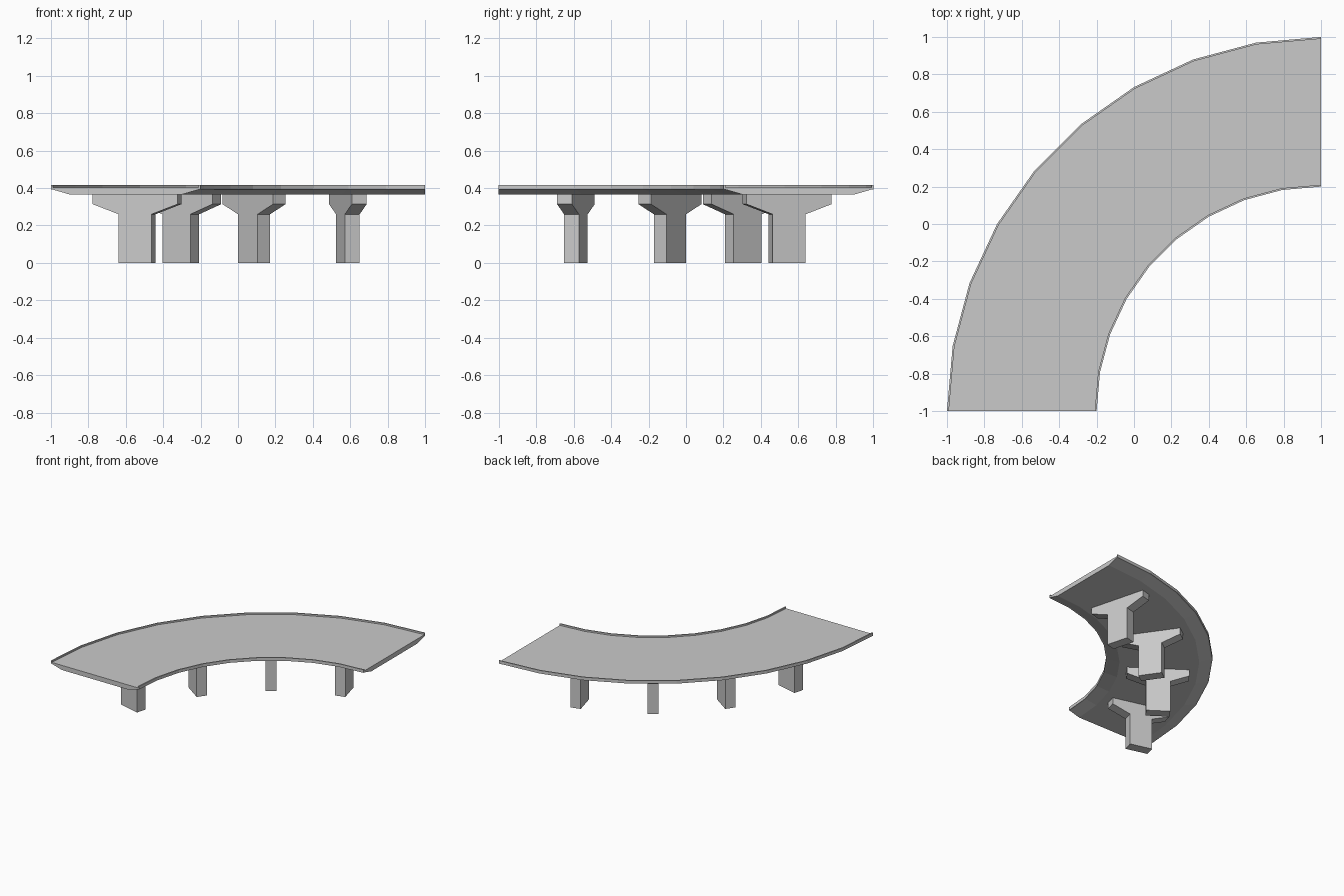
import bpy
import bmesh
from math import radians, sin, cos
from mathutils import Vector

cube = bpy.data.objects.get("Cube")
if cube:
    bpy.data.objects.remove(cube, do_unlink=True)

# Single concrete colour
concrete = bpy.data.materials.new("concrete grey")
concrete.use_nodes = True
GREY = (0.59, 0.59, 0.59, 1)
concrete.diffuse_color = GREY
concrete.node_tree.nodes["Principled BSDF"].inputs["Base Color"].default_value = GREY

CENTRE = Vector((1, -1, 0))  # centre of the bend
R_IN, R_OUT = 1.2, 2.0
SEGMENTS = 9


def frame(degrees):
    """Radial and tangential directions at an angle along the bend."""
    a = radians(degrees)
    return Vector((-cos(a), sin(a), 0)), Vector((sin(a), cos(a), 0))


def loft(name, rings):
    """Join equal rings of points into a closed, flat-faced solid."""
    bm = bmesh.new()
    loops = [[bm.verts.new(p) for p in ring] for ring in rings]
    n = len(loops[0])
    for a, b in zip(loops, loops[1:]):
        for i in range(n):
            j = (i + 1) % n
            bm.faces.new((a[i], a[j], b[j], b[i]))
    bm.faces.new(loops[0][::-1])
    bm.faces.new(loops[-1])
    bmesh.ops.recalc_face_normals(bm, faces=bm.faces)
    mesh = bpy.data.meshes.new(name)
    bm.to_mesh(mesh)
    bm.free()
    mesh.materials.append(concrete)
    obj = bpy.data.objects.new(name, mesh)
    bpy.context.collection.objects.link(obj)
    return obj


def sweep(name, profile):
    """Sweep a (radius, height) profile around the quarter bend."""
    rings = []
    for s in range(SEGMENTS + 1):
        radial, _ = frame(90 * s / SEGMENTS)
        rings.append([CENTRE + radial * r + Vector((0, 0, z)) for r, z in profile])
    return loft(name, rings)


# Road deck with bevelled underside
KERB = 0.01
UNDER, EDGE, ROAD, TOP = 0.366, 0.392, 0.404, 0.417
sweep("road_deck", [
    (R_IN + 0.1, UNDER), (R_OUT - 0.1, UNDER),
    (R_OUT - KERB, EDGE), (R_OUT - KERB, ROAD),
    (R_IN + KERB, ROAD), (R_IN + KERB, EDGE)])

# Thin kerbs along both edges
for name, r in (("inner_kerb", R_IN), ("outer_kerb", R_OUT - KERB)):
    sweep(name, [(r, EDGE), (r + KERB, EDGE), (r + KERB, TOP), (r, TOP)])

# Four hammerhead piers, turned to follow the bend
PIER_RADIUS = 1.594
HALF_DEPTH = 0.041
half = [(0.091, 0), (0.091, 0.26), (0.235, 0.314), (0.235, UNDER)]
outline = half + [(-u, z) for u, z in reversed(half)]
for k in range(4):
    radial, tangent = frame(15 + 20 * k)
    base = CENTRE + radial * PIER_RADIUS
    loft(f"pier_{k + 1}", [
        [base + radial * u + tangent * d + Vector((0, 0, z)) for u, z in outline]
        for d in (-HALF_DEPTH, HALF_DEPTH)])
